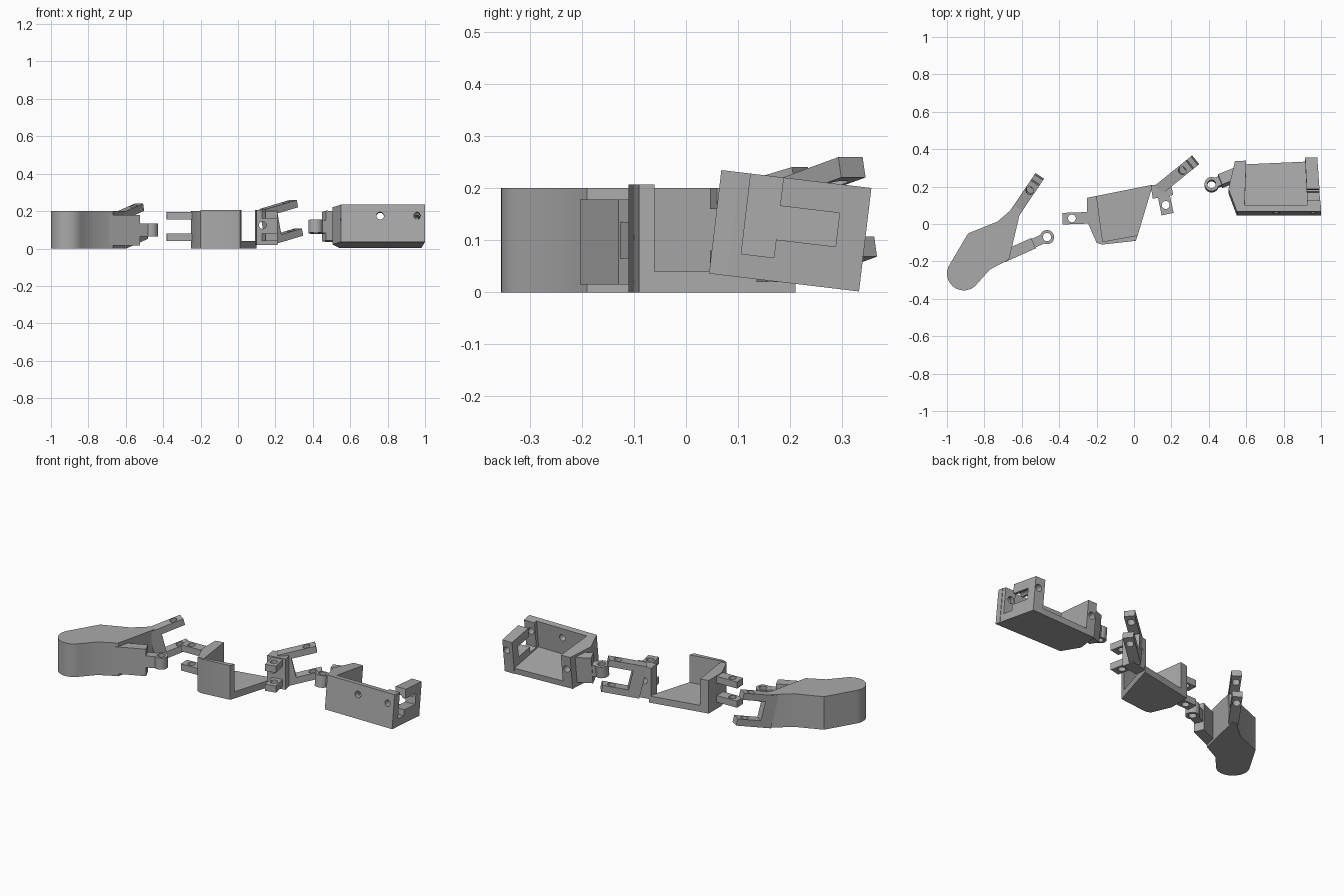
import bpy, bmesh
from math import radians, atan2, cos, sin, pi
from mathutils import Matrix, Vector

cube = bpy.data.objects.get("Cube")
if cube:
    bpy.data.objects.remove(cube, do_unlink=True)

grey = bpy.data.materials.new("plain grey")
grey.use_nodes = True
GREY = (0.4, 0.4, 0.4, 1)
grey.diffuse_color = GREY
grey.node_tree.nodes["Principled BSDF"].inputs["Base Color"].default_value = GREY


def prism(name, pts, z0, z1, mat=Matrix()):
    """Extrude a flat outline between two heights."""
    bm = bmesh.new()
    face = bm.faces.new([bm.verts.new((x, y, z0)) for x, y in pts])
    top = bmesh.ops.extrude_face_region(bm, geom=[face])["geom"]
    verts = [v for v in top if isinstance(v, bmesh.types.BMVert)]
    bmesh.ops.translate(bm, verts=verts, vec=(0, 0, z1 - z0))
    bmesh.ops.recalc_face_normals(bm, faces=bm.faces)
    bm.transform(mat)
    mesh = bpy.data.meshes.new(name)
    bm.to_mesh(mesh)
    bm.free()
    mesh.materials.append(grey)
    ob = bpy.data.objects.new(name, mesh)
    bpy.context.collection.objects.link(ob)
    return ob


def rect(x0, x1, y0, y1):
    return [(x0, y0), (x1, y0), (x1, y1), (x0, y1)]


def circle(x, y, r, n=24):
    return [(x + r * cos(2 * pi * i / n), y + r * sin(2 * pi * i / n)) for i in range(n)]


def cut(ob, cutters):
    """Subtract helper solids and bake the result."""
    for c in cutters:
        c.hide_render = True
        m = ob.modifiers.new("cut", "BOOLEAN")
        m.operation, m.solver, m.object = "DIFFERENCE", "EXACT", c
    bpy.context.view_layer.update()
    graph = bpy.context.evaluated_depsgraph_get()
    mesh = bpy.data.meshes.new_from_object(ob.evaluated_get(graph))
    ob.modifiers.clear()
    ob.data = mesh
    for c in cutters:
        bpy.data.objects.remove(c, do_unlink=True)


def y_hole(x, z, mat=Matrix(), r=0.02):
    """Long round cutter running front to back."""
    turn = Matrix.Translation((x, 0, z)) @ Matrix.Rotation(radians(90), 4, "X")
    return prism("hole_cutter", circle(0, 0, r), -1, 1, mat @ turn)


def fork(name, origin, yaw, tilt, length, width, half, base=0.0):
    """Two drilled prongs, optionally joined by a base plate."""
    mat = (Matrix.Translation(origin) @ Matrix.Rotation(radians(yaw), 4, "Z")
           @ Matrix.Rotation(radians(-tilt), 4, "Y"))
    w = width / 2
    for label, z in (("upper", half - 0.04), ("lower", -half)):
        p = prism(f"{name}_{label}_prong", rect(-0.01, length, -w, w), z, z + 0.04, mat)
        cut(p, [prism("hole_cutter", circle(length - 0.05, 0, 0.021), -1, 1, mat)])
    if base:
        prism(f"{name}_base", rect(-0.02, base, -w, w), -half, half, mat)


def eye(name, start, centre, plate, z_plate, mat=Matrix()):
    """Flat plate and neck ending in a drilled ring."""
    d = Vector(centre) - Vector(start)
    m = (mat @ Matrix.Translation((*start, 0))
         @ Matrix.Rotation(atan2(d.y, d.x), 4, "Z"))
    prism(f"{name}_plate", rect(-0.04, plate, -0.03, 0.03), *z_plate, m)
    prism(f"{name}_neck", rect(plate - 0.01, d.length - 0.028, -0.025, 0.025),
          0.065, 0.135, m)
    ring = prism(f"{name}_ring", circle(d.length, 0, 0.038), 0.065, 0.135, m)
    cut(ring, [prism("hole_cutter", circle(d.length, 0, 0.022), -1, 1, m)])


# Tip segment: rounded end and tapered solid body
arc = [(-0.91 + 0.09 * cos(radians(a)), -0.265 + 0.09 * sin(radians(a)))
       for a in range(145, 326, 12)]
tip = prism("tip_body", arc + [(-0.77, -0.243), (-0.668, -0.19), (-0.60, 0.10),
                               (-0.625, 0.104), (-0.73, 0.013), (-0.887, -0.05)], 0, 0.2)
fork("tip_fork", (-0.62, 0.085, 0.1), 56, 14, 0.19, 0.055, 0.097, 0.05)
eye("tip_eye", (-0.665, -0.16), (-0.465, -0.07), 0.14, (0.015, 0.178))

# Middle segment: floor with left and front walls
prism("middle_floor", [(-0.25, 0.14), (-0.25, 0.013), (-0.2, -0.1), (-0.17, -0.11),
                       (0.01, -0.09), (0.02, -0.06), (0.08, 0.14), (0.1, 0.21)], 0, 0.04)
prism("middle_left_wall", [(-0.25, 0.14), (-0.25, 0.013), (-0.2, -0.1),
                           (-0.165, -0.108), (-0.2, 0.15)], 0, 0.2)
prism("middle_front_wall", [(-0.2, -0.1), (-0.17, -0.11), (0.01, -0.09),
                            (0.02, -0.06), (-0.17, -0.095)], 0, 0.207)
end_wall = prism("middle_end_wall", [(0.09, 0.205), (0.195, 0.225),
                                     (0.21, 0.155), (0.1, 0.135)], 0.02, 0.207)
cut(end_wall, [y_hole(0.132, 0.125)])
fork("middle_left_fork", (-0.25, 0.033, 0.118), 182, 0, 0.132, 0.062, 0.078)
fork("middle_front_fork", (0.155, 0.17, 0.12), -78, 0, 0.12, 0.065, 0.08)
fork("middle_back_fork", (0.165, 0.21, 0.12), 39, 13, 0.195, 0.06, 0.098, 0.05)

# Base segment: open-backed box, rolled slightly about its length
roll = (Matrix.Translation((0, 0.2, 0.118)) @ Matrix.Rotation(radians(-6.8), 4, "X")
        @ Matrix.Translation((0, -0.2, -0.1)))
prism("base_floor", [(0.54, 0.325), (0.505, 0.175), (0.55, 0.055), (1.0, 0.055),
                     (0.98, 0.345)], 0, 0.035, roll)
left = prism("base_left_wall", [(0.54, 0.325), (0.505, 0.175), (0.55, 0.055),
                                (0.59, 0.055), (0.6, 0.328)], 0, 0.2, roll)
cut(left, [y_hole(0.568, 0.12, roll)])
front = prism("base_front_wall", rect(0.55, 1.0, 0.055, 0.09), 0, 0.2, roll)
cut(front, [y_hole(0.76, 0.14, roll), y_hole(0.96, 0.14, roll)])
right = prism("base_right_wall", [(0.93, 0.055), (1.0, 0.055), (0.98, 0.345),
                                  (0.915, 0.345)], 0, 0.2, roll)
cut(right, [prism("slot_cutter", rect(0.85, 1.1, 0.112, 0.175), 0.045, 0.3, roll),
            prism("slot_cutter", rect(0.85, 1.1, 0.15, 0.29), 0.08, 0.145, roll),
            y_hole(0.955, 0.14, roll)])
eye("base_eye", (0.525, 0.255), (0.415, 0.21), 0.07, (0.025, 0.185), roll)

# Smooth the round faces while keeping edges crisp
bpy.ops.object.select_all(action="DESELECT")
for ob in bpy.context.scene.objects:
    if ob.type == "MESH" and grey.name in ob.data.materials:
        ob.select_set(True)
        bpy.context.view_layer.objects.active = ob
bpy.ops.object.shade_smooth_by_angle(angle=radians(25))
